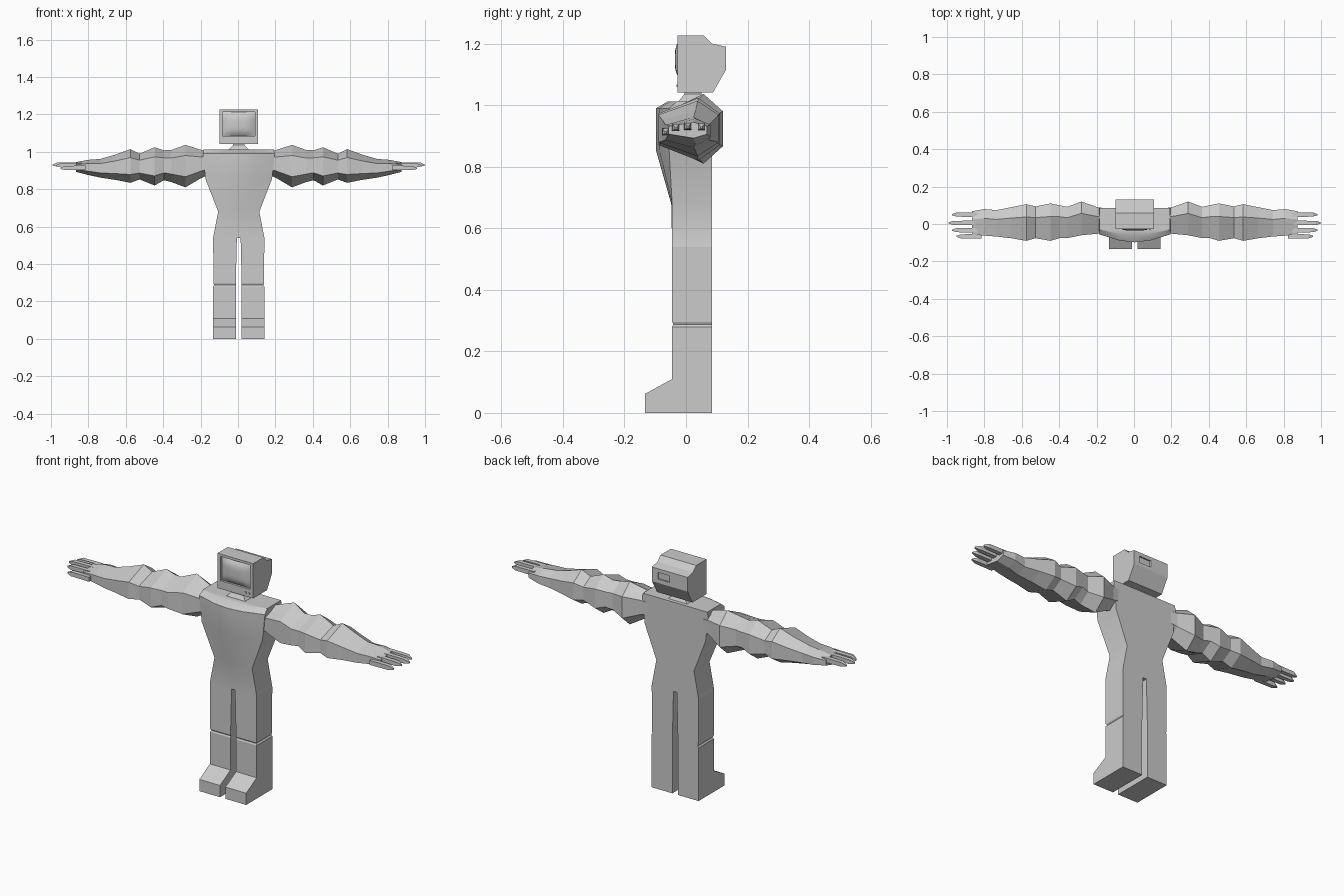
import bpy, bmesh
from mathutils import Vector

if "Cube" in bpy.data.objects:
    bpy.data.objects.remove(bpy.data.objects["Cube"])

CX = 0.004  # symmetry plane of the figure


def loft(name, rings, side=1, smooth=False):
    """Skin a list of equal-sized point rings and cap both ends."""
    bm = bmesh.new()
    vs = [[bm.verts.new((CX + side * x, y, z)) for x, y, z in r] for r in rings]
    n = len(rings[0])
    for a, b in zip(vs, vs[1:]):
        for i in range(n):
            j = (i + 1) % n
            bm.faces.new((a[i], a[j], b[j], b[i]))
    bm.faces.new(vs[0])
    bm.faces.new(vs[-1])
    bmesh.ops.recalc_face_normals(bm, faces=bm.faces)
    me = bpy.data.meshes.new(name)
    bm.to_mesh(me)
    bm.free()
    ob = bpy.data.objects.new(name, me)
    bpy.context.collection.objects.link(ob)
    if smooth:
        bpy.context.view_layer.objects.active = ob
        ob.select_set(True)
        bpy.ops.object.shade_smooth_by_angle(angle=0.6)
        ob.select_set(False)
    return ob


def rect(x0, x1, y0, y1, z):
    return [(x0, y0, z), (x1, y0, z), (x1, y1, z), (x0, y1, z)]


def box(name, x0, x1, y0, y1, z0, z1):
    return loft(name, [rect(x0, x1, y0, y1, z0), rect(x0, x1, y0, y1, z1)])


# torso: half width, side front y, centre front y, height
def torso_ring(w, ys, yc, z, yb=0.085):
    ym = ys + (yc - ys) * 0.75
    return [(-w, yb, z), (w, yb, z), (w, ys, z), (w * .45, ym, z),
            (0, yc, z), (-w * .45, ym, z), (-w, ys, z)]


loft("torso", [torso_ring(*r) for r in [
    (.137, -.045, -.045, .54), (.11, -.045, -.048, .68),
    (.178, -.055, -.098, .855), (.192, -.055, -.098, .99),
    (.188, -.03, -.06, 1.012)]], smooth=True)

# neck
loft("neck", [rect(-.062, .062, -.03, .07, 1.005), rect(-.03, .03, -.005, .05, 1.037),
              rect(-.03, .03, -.005, .05, 1.05)])

# arm sections: x, front y, back y, bottom z, top z
ARM = [(.165, -.05, .085, .875, 1.0), (.2, -.052, .09, .86, 1.01),
       (.285, -.06, .12, .81, 1.037), (.36, -.075, .092, .838, 1.01),
       (.4, -.075, .1, .848, 1.008), (.45, -.09, .11, .82, 1.024),
       (.53, -.076, .094, .852, .99), (.58, -.09, .106, .834, 1.014),
       (.66, -.076, .09, .85, .985), (.74, -.067, .074, .862, .962),
       (.805, -.062, .08, .876, .957), (.87, -.056, .068, .893, .945)]


def hexagon(x, y0, y1, z0, z1):
    ym, zm, h = y0 * .35 + y1 * .65, (z0 + z1) / 2, (z1 - z0) * .25
    return [(x, y0, zm - h), (x, ym, z0), (x, y1, zm - h),
            (x, y1, zm + h), (x, ym, z1), (x, y0, zm + h)]


def finger_ring(x, y, z, r):
    return [(x, y - r, z - r), (x, y + r, z - r), (x, y + r, z + r), (x, y - r, z + r)]


# legs with shoes: inner x, outer x, front y, height
LEG = [(.016, .137, -.133, 0), (.016, .137, -.133, .062), (.016, .137, -.045, .11),
       (.016, .137, -.045, .28), (.016, .131, -.041, .288), (.016, .135, -.045, .296),
       (.01, .137, -.045, .54), (.01, .13, -.045, .56)]

for tag, s in (("right", 1), ("left", -1)):
    loft(tag + "_arm", [hexagon(*a) for a in ARM], s)
    loft(tag + "_leg", [rect(a, b, y, .085, z) for a, b, y, z in LEG], s)
    for i, (x0, x1, y, z) in enumerate([(.84, .977, .05, .93), (.84, .995, .006, .932),
                                        (.84, .977, -.033, .928), (.82, .953, -.066, .914)]):
        loft(f"{tag}_finger_{i + 1}", [finger_ring(x0, y, z, .012),
             finger_ring(x1 - .025, y, z, .011), finger_ring(x1, y, z - .003, .003)], s)

# monitor head: side profile extruded across x, then recessed front
PROFILE = [(-.028, 1.042), (-.028, 1.226), (.058, 1.226), (.085, 1.2),
           (.13, 1.19), (.13, 1.115), (.088, 1.042)]
head = loft("monitor_head", [[(x, y, z) for y, z in PROFILE] for x in (-.104, .104)])

# front recess and back slot are cut out of the casing
for name, b in (("screen_cutter", (-.087, .087, -.06, -.016, 1.085, 1.213)),
                ("slot_cutter", (.0, .07, .122, .16, 1.135, 1.17))):
    cut = box(name, *b)
    cut.hide_render = True
    cut.hide_viewport = True
    mod = head.modifiers.new(name, 'BOOLEAN')
    mod.object = cut
    mod.operation = 'DIFFERENCE'

# bulging screen glass
N = 9
glass = []
for k in range(N):
    u = k / (N - 1) * 2 - 1
    row = [(u * .087, -.017 - .019 * (1 - u ** 4) * (1 - v ** 4), 1.149 + v * .064)
           for v in (j / (N - 1) * 2 - 1 for j in range(N))]
    glass.append(row + [(u * .087, -.012, 1.213), (u * .087, -.012, 1.085)])
loft("screen", glass, smooth=True)

# front buttons
for i, x in enumerate((.06, .08)):
    box(f"button_{i + 1}", x - .005, x + .005, -.031, -.02, 1.059, 1.067)
